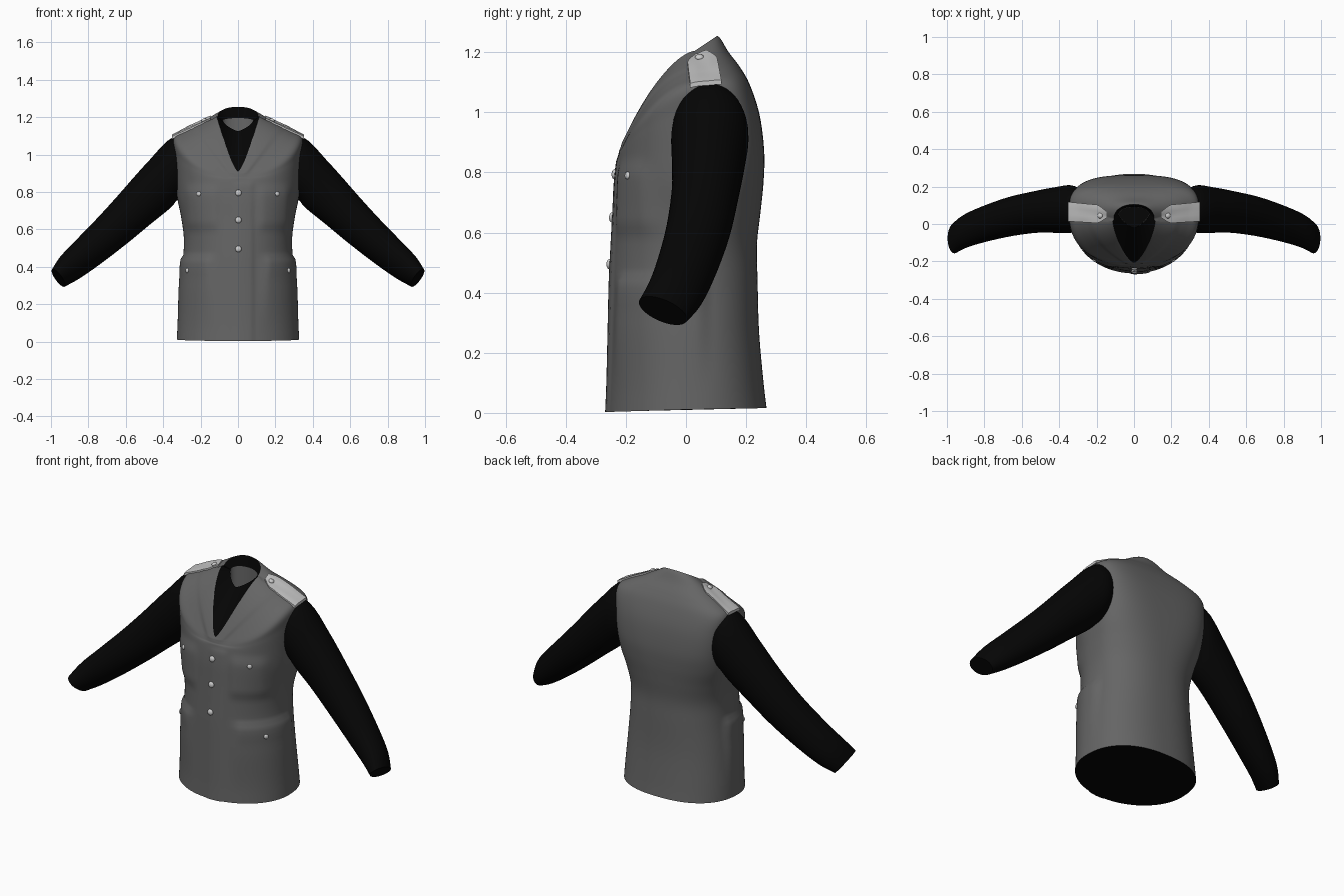
import bpy, bmesh, math
from mathutils import Vector
from mathutils.bvhtree import BVHTree

cube = bpy.data.objects.get("Cube")
if cube:
    bpy.data.objects.remove(cube)


def material(name, value):
    m = bpy.data.materials.new(name)
    m.use_nodes = True
    color = (value, value, value, 1)
    m.diffuse_color = color
    m.node_tree.nodes["Principled BSDF"].inputs["Base Color"].default_value = color
    return m


CLOTH = material("grey cloth", 0.13)
BLACK = material("black cloth", 0.0015)
STRAP = material("pale grey strap", 0.54)
METAL = material("silver button", 0.6)


def smooth_rows(rows, steps):
    """Catmull-Rom interpolation through rows of parameters."""
    out = []
    for i in range(len(rows) - 1):
        quad = [rows[max(i - 1, 0)], rows[i], rows[i + 1], rows[min(i + 2, len(rows) - 1)]]
        for s in range(steps):
            t = s / steps
            out.append([0.5 * (2 * b + (c - a) * t + (2 * a - 5 * b + 4 * c - d) * t ** 2
                               + (3 * b - a - 3 * c + d) * t ** 3) for a, b, c, d in zip(*quad)])
    return out + [list(rows[-1])]


def make_object(name, bm, mats, angle=40):
    bmesh.ops.recalc_face_normals(bm, faces=bm.faces)
    mesh = bpy.data.meshes.new(name)
    bm.to_mesh(mesh)
    obj = bpy.data.objects.new(name, mesh)
    bpy.context.collection.objects.link(obj)
    for m in mats:
        mesh.materials.append(m)
    bpy.ops.object.select_all(action='DESELECT')
    obj.select_set(True)
    bpy.context.view_layer.objects.active = obj
    bpy.ops.object.shade_smooth_by_angle(angle=math.radians(angle))
    return obj


def loft(rings, cap_first=None, cap_last=None):
    bm = bmesh.new()
    loops = [[bm.verts.new(p) for p in ring] for ring in rings]
    n = len(loops[0])
    for low, high in zip(loops, loops[1:]):
        for i in range(n):
            j = (i + 1) % n
            bm.faces.new((low[i], low[j], high[j], high[i]))
    for loop, cap in ((loops[0], cap_first), (loops[-1], cap_last)):
        if cap is not None:
            bm.faces.new(loop).material_index = cap
    return bm


def body_ring(row, n=160):
    """Superellipse ring with separate front, side and back keys."""
    a, yf, zf, ys, zs, yb, zb, pf, pb, droop = row
    pts = []
    for i in range(n):
        t = 2 * math.pi * i / n
        c, s = math.cos(t), math.sin(t)
        p, ye, ze, q = (pb, yb, zb, 1) if s > 0 else (pf, yf, zf, droop)
        k = abs(s) ** p
        pts.append(Vector((math.copysign(a * abs(c) ** p, c), ys + (ye - ys) * k, zs + (ze - zs) * k ** q)))
    return pts


def step(v, edge, soft):
    t = min(max((v - edge) / soft + 0.5, 0), 1)
    return t * t * (3 - 2 * t)


def band(v, low, high, soft):
    return step(v, low, soft) * (1 - step(v, high, soft))


def relief(p):
    """Raised pockets, flaps, lapels and front overlap."""
    x, y, z = abs(p.x), p.y, p.z
    h = 0.0
    if y < 0.12:
        front = 1 - step(y, 0.06, 0.06)
        h += 0.010 * band(x, 0.11, 0.27, 0.06) * band(z, 0.61, 0.82, 0.07) * front
        h += 0.012 * step(x, 0.13, 0.07) * step(z, 0.2, 0.3) * (1 - step(z, 0.45, 0.04)) * front
        h += 0.004 * step(x, 0.15, 0.03) * band(z, 0.36, 0.45, 0.03) * front
        if y < 0.02:
            edge = 0.02 + (z - 0.86) * 0.75
            h += 0.007 * (1 - step(x, edge, 0.03)) * step(z, 0.88, 0.05)
        if y < -0.1:
            h += 0.005 * band(p.x, -0.015, 0.08, 0.02) * (1 - step(z, 0.85, 0.03))
    return h


# Jacket body: half width, front y/z, side y/z, back y/z, front and back roundness, front droop
NECK = (.108, -.20, .91, .03, 1.205, .105, 1.255, 1.35, .95, 1.6)
BODY = [
    (.327, -.264, .003, 0, .011, .268, .016, 1, .85, 1),
    (.322, -.260, .10, 0, .10, .258, .10, 1, .85, 1),
    (.308, -.256, .27, 0, .27, .243, .27, 1, .85, 1),
    (.293, -.252, .44, 0, .44, .238, .44, 1, .85, 1),
    (.290, -.246, .56, .01, .56, .236, .56, .95, .85, 1),
    (.305, -.240, .67, .03, .67, .248, .67, .9, .8, 1.2),
    (.325, -.235, .77, .05, .77, .258, .77, .87, .72, 1.5),
    (.334, -.224, .86, .06, .88, .260, .87, .82, .63, 1.9),
    (.341, -.215, .88, .07, 1.0, .245, .99, .78, .58, 2.2),
    (.344, -.209, .893, .07, 1.09, .213, 1.09, .8, .58, 2.2),
    (.290, -.206, .90, .065, 1.125, .180, 1.15, .9, .7, 2.2),
    (.200, -.203, .905, .05, 1.165, .142, 1.20, 1.1, .85, 2.1),
    (.135, -.201, .908, .035, 1.192, .117, 1.242, 1.3, .92, 1.8),
    NECK,
]
rings = []
for row in smooth_rows(BODY, 6):
    ring = body_ring(row)
    for p in ring:
        p += Vector((p.x, p.y - 0.02, 0)).normalized() * relief(p)
    rings.append(ring)
body_bm = loft(rings, cap_first=1)
bmesh.ops.recalc_face_normals(body_bm, faces=body_bm.faces)
surface = BVHTree.FromBMesh(body_bm)
make_object("jacket_body", body_bm, (CLOTH, BLACK), 60)

# Dark neck lining and the grey inner collar behind it
throat = (.082, -.02, 1.125, .05, 1.18, .092, 1.195, 1.5, .95, 1)
well = (.080, -.02, 1.03, .05, 1.03, .090, 1.03, 1.5, .95, 1)
make_object("neck_lining", loft([rings[-1], body_ring(throat)]), (BLACK,))
make_object("inner_collar", loft([body_ring(throat), body_ring(well)], cap_last=1), (CLOTH, BLACK))

# Sleeves: centre, radius across, radius in y, tilt, cuff slant
SLEEVE = [
    (.26, .08, .93, .145, .095, 0, 0),
    (.335, .08, .925, .170, .127, .05, 0),
    (.42, .075, .84, .14, .122, .4, 0),
    (.52, .065, .74, .12, .112, .7, .05),
    (.66, .04, .605, .105, .105, .76, .1),
    (.80, .0, .48, .09, .096, .76, .2),
    (.90, -.038, .395, .075, .088, .76, .3),
    (.96, -.077, .34, .053, .08, .76, .35),
]


def sleeve_ring(row, side, n=40):
    x, y, z, rn, ry, tilt, slant = row
    pts = []
    for i in range(n):
        t = 2 * math.pi * i / n
        u, v = rn * math.cos(t), ry * math.sin(t)
        pts.append(Vector((side * (x + u * math.sin(tilt)), y + v, z + u * math.cos(tilt) - slant * v)))
    return pts


def button(name, origin, direction, radius, lift=0.0):
    hit, normal, _, _ = surface.ray_cast(Vector(origin), Vector(direction))
    bm = bmesh.new()
    bmesh.ops.create_uvsphere(bm, u_segments=16, v_segments=8, radius=radius)
    turn = normal.to_track_quat('Z', 'Y')
    for v in bm.verts:
        v.co = hit + normal * lift + turn @ Vector((v.co.x, v.co.y, v.co.z * 0.6))
    make_object(name, bm, (METAL,), 60)


def shoulder_height(x, y):
    hit = surface.ray_cast(Vector((min(x, 0.315), y, 2)), Vector((0, 0, -1)))[0]
    return hit.z - max(x - 0.315, 0) * 0.5


def shoulder_strap(name, side):
    """Pointed strap draped on the shoulder, with a thin solid edge."""
    bm = bmesh.new()
    rows = []
    for i in range(13):
        x = 0.148 + 0.205 * i / 12
        half = 0.018 + 0.030 * min(i / 2.5, 1) + 0.004 * i / 12
        mid = 0.05 + 0.016 * i / 12
        ys = [mid + half * (j / 3 - 1) for j in range(7)]
        rows.append([(x, y, shoulder_height(x, y)) for y in ys])
    tops = [[bm.verts.new((side * x, y, z + 0.009)) for x, y, z in r] for r in rows]
    lows = [[bm.verts.new((side * x, y, z - 0.006)) for x, y, z in r] for r in rows]
    for grid in (tops, lows):
        for a, b in zip(grid, grid[1:]):
            for j in range(6):
                bm.faces.new((a[j], a[j + 1], b[j + 1], b[j]))

    def rim(g):
        return g[0] + [r[-1] for r in g[1:]] + g[-1][-2::-1] + [r[0] for r in g[-2:0:-1]]
    top, low = rim(tops), rim(lows)
    for k in range(len(top)):
        n = (k + 1) % len(top)
        bm.faces.new((top[k], top[n], low[n], low[k]))
    make_object(name, bm, (STRAP,))


for label, side in (("left", 1), ("right", -1)):
    tube = [sleeve_ring(r, side) for r in smooth_rows(SLEEVE, 4)]
    make_object(label + "_sleeve", loft(tube, cap_last=0), (BLACK,), 50)
    shoulder_strap(label + "_shoulder_strap", side)
    button(label + "_strap_button", (side * 0.178, 0.045, 2), (0, 0, -1), 0.015, 0.01)
    button(label + "_chest_button", (side * 0.21, -1, 0.79), (0, 1, 0), 0.013)
    button(label + "_hip_button", (side * 0.272, -1, 0.38), (0, 1, 0), 0.013)

# Front buttons
for i, z in enumerate((0.795, 0.65, 0.495)):
    button("front_button_%d" % (i + 1), (0.002, -1, z), (0, 1, 0), 0.017)
